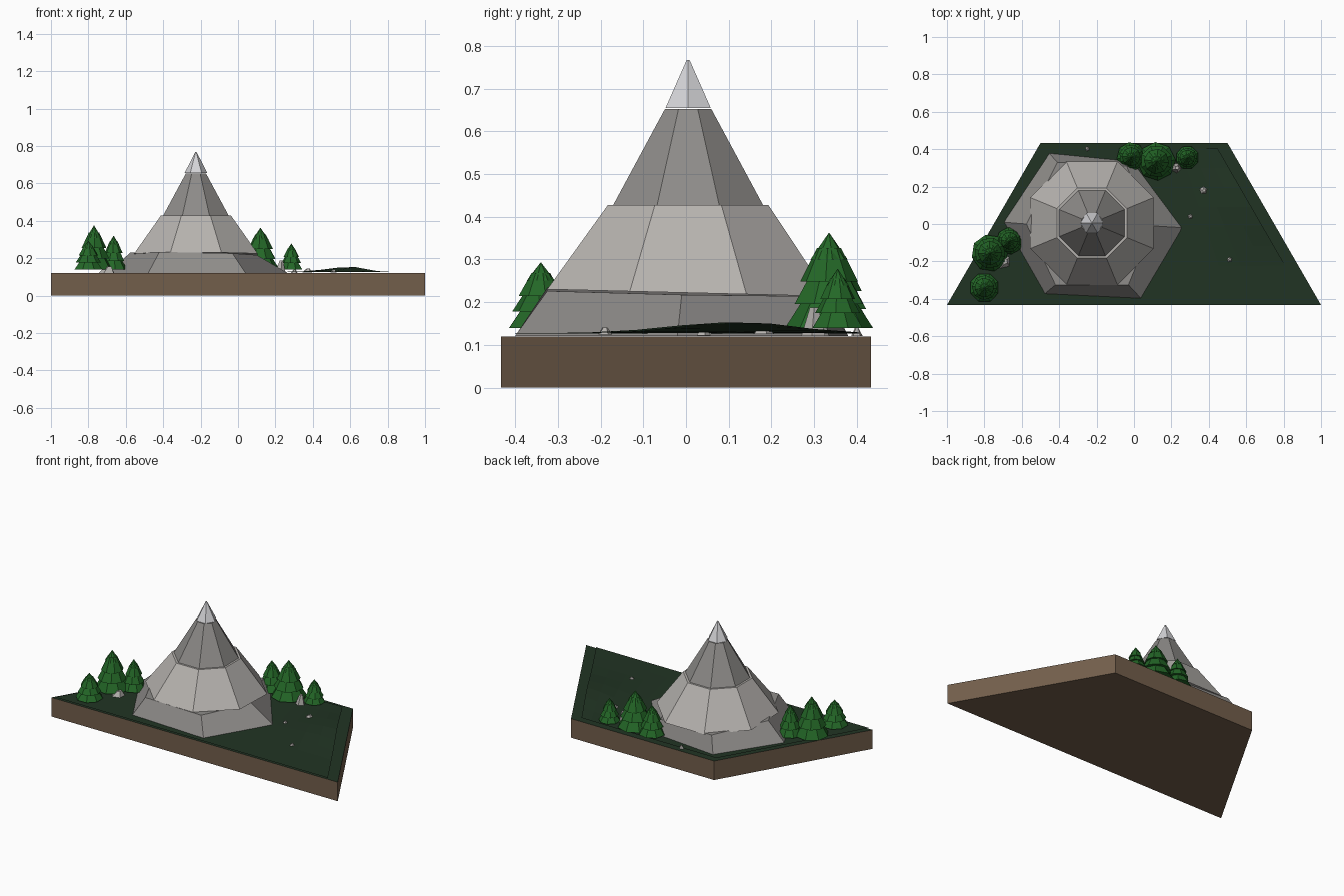
import bpy, bmesh, math, random
from mathutils import Vector

if "Cube" in bpy.data.objects:
    bpy.data.objects.remove(bpy.data.objects["Cube"])

random.seed(4)


def material(name, rgb):
    m = bpy.data.materials.new(name)
    m.diffuse_color = (*rgb, 1)
    m.use_nodes = True
    m.node_tree.nodes["Principled BSDF"].inputs["Base Color"].default_value = m.diffuse_color
    return m


SOIL = material("soil_brown", (0.17, 0.112, 0.07))
GRASS = material("dark_grass", (0.0150, 0.034, 0.017))
LEAF = material("pine_green", (0.017, 0.135, 0.020))
ROCK = material("mid_grey_rock", (0.27, 0.26, 0.25))
PALE = material("light_grey_rock", (0.47, 0.45, 0.43))
SNOW = material("snow", (0.66, 0.66, 0.68))


def finish(name, bm, *mats):
    bmesh.ops.recalc_face_normals(bm, faces=bm.faces)
    mesh = bpy.data.meshes.new(name)
    bm.to_mesh(mesh)
    bm.free()
    for m in mats:
        mesh.materials.append(m)
    obj = bpy.data.objects.new(name, mesh)
    bpy.context.collection.objects.link(obj)
    return obj


def loft(bm, rings):
    """Closed solid through rings of 3D points with equal counts."""
    loops = [[bm.verts.new(p) for p in ring] for ring in rings]
    n = len(loops[0])
    for a, b in zip(loops, loops[1:]):
        for i in range(n):
            j = (i + 1) % n
            bm.faces.new((a[i], a[j], b[j], b[i]))
    bm.faces.new(loops[0][::-1])
    bm.faces.new(loops[-1])


def ring(cx, cy, z, r, n, turn=0.0):
    return [(cx + r * math.cos(math.tau * i / n + turn),
             cy + r * math.sin(math.tau * i / n + turn), z) for i in range(n)]


# Trapezoid slab of soil with grass on its top face
CORNERS = [(-1, -0.433), (1, -0.433), (0.5, 0.433), (-0.5, 0.433)]
bm = bmesh.new()
loft(bm, [[(x, y, z) for x, y in CORNERS] for z in (0, 0.12)])
slab = finish("slab", bm, SOIL, GRASS)
for f in slab.data.polygons:
    f.material_index = int(f.normal.z > 0.5)


# Thin grass sheet, swelling into a low hill on the right
def ground_z(x, y):
    hill = 0.027 * math.exp(-((x - 0.60) / 0.17) ** 2 - ((y - 0.12) / 0.22) ** 2)
    return 0.127 + hill


NX, NY = 14, 8
bm = bmesh.new()
grid = []
for j in range(NY + 1):
    y = -0.43 + 0.835 * j / NY
    half = 1 - (y + 0.433) * 0.577
    left, right = -half + 0.02, half - 0.07
    row = []
    for i in range(NX + 1):
        x = left + (right - left) * i / NX
        row.append(bm.verts.new((x, y, ground_z(x, y))))
    grid.append(row)
for j in range(NY):
    for i in range(NX):
        bm.faces.new((grid[j][i], grid[j][i + 1], grid[j + 1][i + 1], grid[j + 1][i]))
finish("grass_sheet", bm, GRASS)

# Mountain: uneven hexagonal foot, two eight-sided tiers and a snowy peak
MX, MY = -0.225, 0.005
FOOT = [(0.265, -0.02), (0.04, -0.40), (-0.48, -0.375),
        (-0.70, 0.01), (-0.455, 0.38), (0.0, 0.335)]
SHOULDER = [(0.10, -0.01), (-0.03, -0.325), (-0.42, -0.325),
            (-0.575, 0.0), (-0.41, 0.33), (-0.04, 0.31)]
bm = bmesh.new()
loft(bm, [[(x, y, 0.121) for x, y in FOOT],
          [(x, y, 0.223 - 0.02 * (y + x + 0.2)) for x, y in SHOULDER]])
finish("mountain_foot", bm, ROCK)

EIGHTH = math.pi / 8
for name, z0, r0, z1, r1, n, turn, mat in [
        ("mountain_lower_tier", 0.222, 0.357, 0.428, 0.203, 8, EIGHTH, PALE),
        ("mountain_upper_tier", 0.424, 0.192, 0.652, 0.059, 8, EIGHTH, ROCK),
        ("snow_peak", 0.655, 0.061, 0.767, 0.004, 6, 0.0, SNOW)]:
    bm = bmesh.new()
    low = [(x, y, z - 0.025 * (y - MY) * (z0 < 0.3)) for x, y, z in ring(MX, MY, z0, r0, n, turn)]
    loft(bm, [low, ring(MX, MY, z1, r1, n, turn)])
    finish(name, bm, mat)


# Pine trees: four stacked eight-sided cones
def pine(name, x, y, top, r):
    bm = bmesh.new()
    base = 0.14
    h = top - base
    turn = random.uniform(0, 1)
    for k, (radius, lo, hi) in enumerate([(1.0, 0.0, 0.42), (0.84, 0.25, 0.64),
                                          (0.66, 0.49, 0.84), (0.43, 0.72, 1.0)]):
        tip = r * (0.42 if k < 3 else 0.02)
        loft(bm, [ring(x, y, base + lo * h, r * radius, 8, turn + 0.3 * k),
                  ring(x, y, base + hi * h, tip * radius, 8, turn + 0.3 * k)])
    finish(name, bm, LEAF)


for i, tree in enumerate([(-0.77, -0.155, 0.375, 0.10), (-0.665, -0.09, 0.32, 0.073),
                          (-0.80, -0.34, 0.293, 0.080), (-0.015, 0.36, 0.315, 0.078),
                          (0.12, 0.335, 0.362, 0.103), (0.285, 0.355, 0.278, 0.063)]):
    pine(f"pine_tree_{i + 1}", *tree)

# Scattered stones and two taller boulders
for i, (x, y, r, h) in enumerate([(-0.25, 0.40, 0.014, 0.012), (0.37, 0.18, 0.027, 0.013),
                                  (0.30, 0.04, 0.018, 0.011), (0.51, -0.19, 0.018, 0.011),
                                  (0.225, 0.30, 0.030, 0.06), (-0.70, -0.20, 0.045, 0.03)]):
    bm = bmesh.new()
    z = ground_z(x, y)
    turn = random.uniform(0, 2)
    loft(bm, [ring(x, y, z - 0.006, r, 5, turn),
              ring(x + 0.2 * r, y, z + h, r * 0.35, 5, turn + 0.2)])
    finish(f"stone_{i + 1}", bm, PALE)
